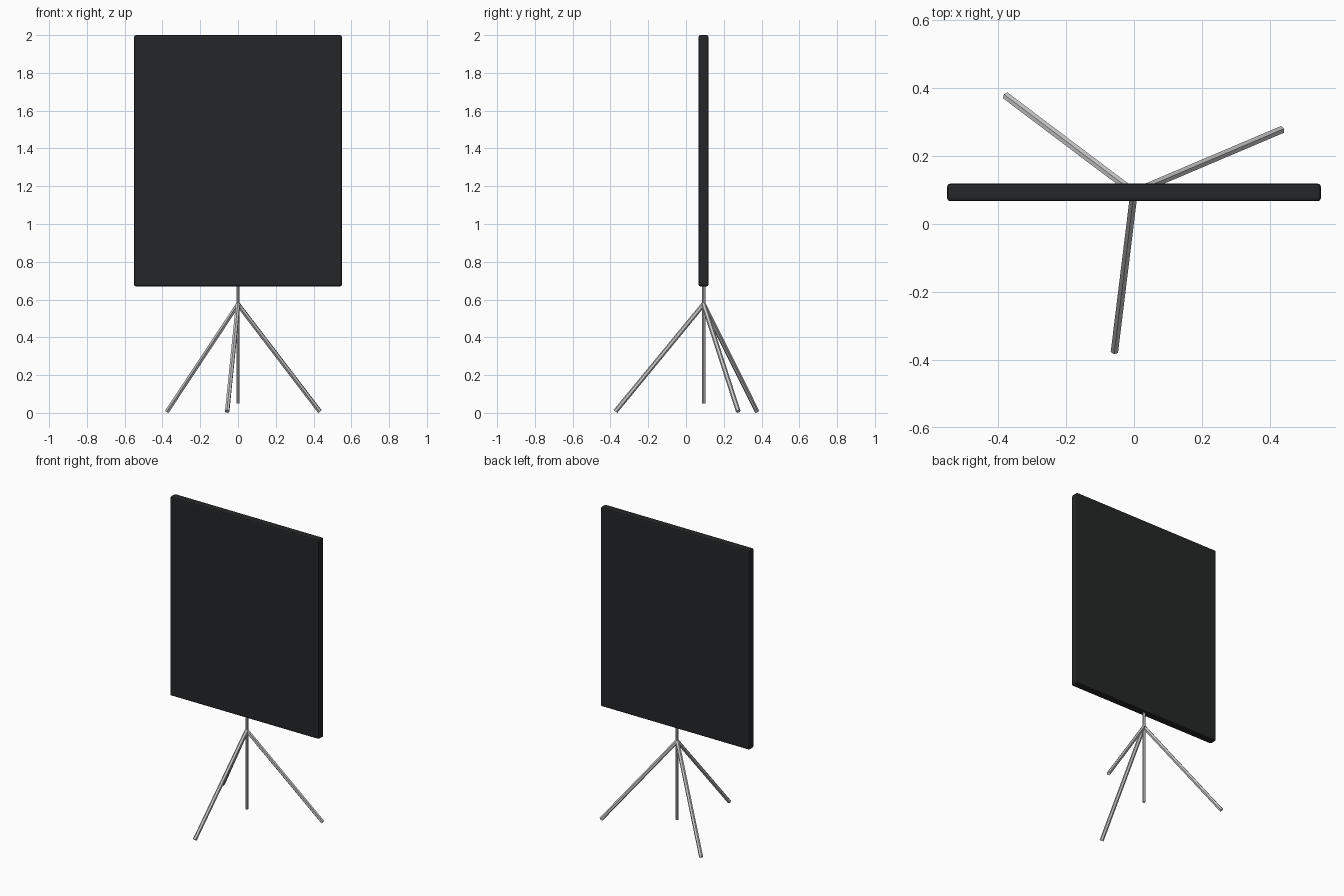
import bpy
import math
from mathutils import Vector

if "Cube" in bpy.data.objects:
    bpy.data.objects.remove(bpy.data.objects["Cube"])

AXIS_Y = 0.093


def rod(name, start, end, radius, sides=6):
    """Straight low-poly rod between two points."""
    start, end = Vector(start), Vector(end)
    direction = end - start
    bpy.ops.mesh.primitive_cylinder_add(
        vertices=sides, radius=radius, depth=direction.length,
        location=(start + end) / 2,
        rotation=direction.to_track_quat('Z', 'Y').to_euler())
    obj = bpy.context.object
    obj.name = name
    return obj


# Dark display board with softened edges
bpy.ops.mesh.primitive_cube_add(size=1, location=(0, AXIS_Y, 1.335))
board = bpy.context.object
board.name = "board"
board.scale = (1.1, 0.052, 1.33)
bpy.ops.object.transform_apply(location=False, rotation=False, scale=True)
bevel = board.modifiers.new("soft_edges", 'BEVEL')
bevel.width = 0.009
bevel.segments = 2

black = bpy.data.materials.new("board_black")
black.diffuse_color = (0.018, 0.019, 0.02, 1)
black.use_nodes = True
black.node_tree.nodes["Principled BSDF"].inputs["Base Color"].default_value = black.diffuse_color
board.data.materials.append(black)

# Centre pole, hanging just above the floor
rod("centre_pole", (0, AXIS_Y, 0.05), (0, AXIS_Y, 0.70), 0.009, 8)

# Three splayed tripod legs
for i, degrees in enumerate((23, 143, 263)):
    a = math.radians(degrees)
    foot = (0.47 * math.cos(a), AXIS_Y + 0.47 * math.sin(a), 0.008)
    rod(f"tripod_leg_{i + 1}", (0, AXIS_Y, 0.575), foot, 0.0125)
